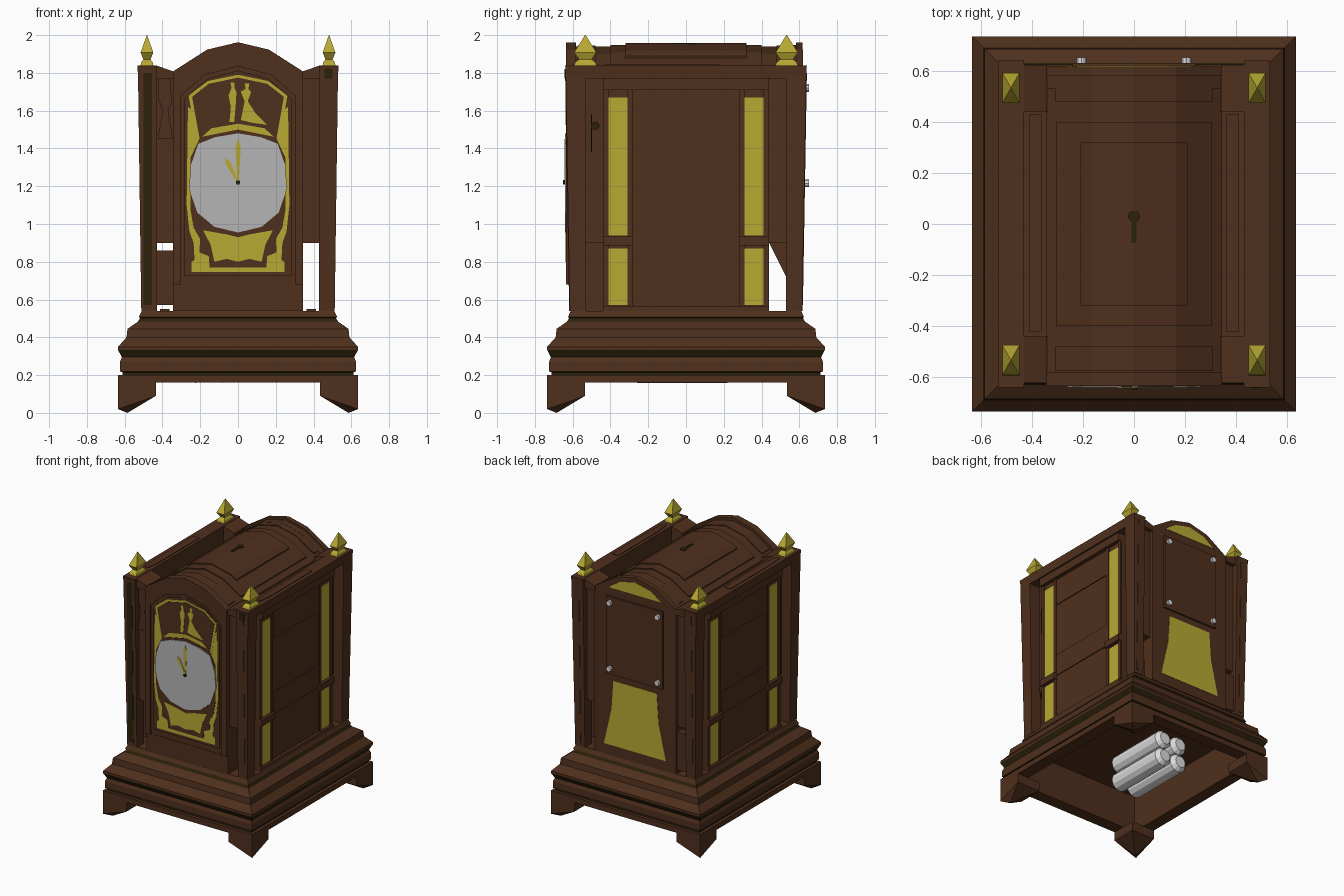
import bpy, bmesh, math
from mathutils import Matrix, Vector

cube = bpy.data.objects.get("Cube")
if cube:
    bpy.data.objects.remove(cube)


def material(name, rgb):
    m = bpy.data.materials.new(name)
    m.use_nodes = True
    m.diffuse_color = (*rgb, 1)
    bsdf = next(n for n in m.node_tree.nodes if n.type == "BSDF_PRINCIPLED")
    bsdf.inputs["Base Color"].default_value = (*rgb, 1)
    bsdf.inputs["Roughness"].default_value = 0.8
    return m


WOOD = material("brown wood", (0.078, 0.029, 0.012))
DARK = material("dark wood", (0.024, 0.015, 0.003))
GOLD = material("gold", (0.48, 0.395, 0.033))
DIAL = material("dial grey", (0.46, 0.46, 0.46))
METAL = material("pale metal", (0.72, 0.72, 0.72))


def finish(name, bm, *mats):
    bmesh.ops.recalc_face_normals(bm, faces=bm.faces)
    me = bpy.data.meshes.new(name)
    bm.to_mesh(me)
    bm.free()
    for m in mats:
        me.materials.append(m)
    ob = bpy.data.objects.new(name, me)
    bpy.context.collection.objects.link(ob)
    return ob


def hull(name, pts, mat):
    bm = bmesh.new()
    bmesh.ops.convex_hull(bm, input=[bm.verts.new(p) for p in pts])
    return finish(name, bm, mat)


def box(name, x0, x1, y0, y1, z0, z1, mat):
    return hull(name, [(x, y, z) for x in (x0, x1) for y in (y0, y1) for z in (z0, z1)], mat)


def prism(name, outline, y0, y1, mat):
    """Extrude an (x, z) outline along y."""
    bm = bmesh.new()
    face = bm.faces.new([bm.verts.new((x, y0, z)) for x, z in outline])
    new = bmesh.ops.extrude_face_region(bm, geom=[face])["geom"]
    bmesh.ops.translate(bm, vec=(0, y1 - y0, 0), verts=[v for v in new if isinstance(v, bmesh.types.BMVert)])
    return finish(name, bm, mat)


def both(half):
    """Mirror a right-hand outline about x = 0."""
    return half + [(-x, z) for x, z in reversed(half) if x > 0]


def loft(name, rings, mats, slots):
    """Stack rectangles given as (half x, half y, z)."""
    bm = bmesh.new()
    loops = [[bm.verts.new((sx * hx, sy * hy, z)) for sx, sy in ((-1, -1), (1, -1), (1, 1), (-1, 1))]
             for hx, hy, z in rings]
    for k, (a, b) in enumerate(zip(loops, loops[1:])):
        for i in range(4):
            f = bm.faces.new((a[i], a[i - 1], b[i - 1], b[i]))
            f.material_index = slots[k] if slots else 0
    bm.faces.new(loops[0])
    bm.faces.new(loops[-1])
    return finish(name, bm, *mats)


def rod(name, radius, length, loc, axis, mat, sides=12, tip=None):
    bm = bmesh.new()
    rot = Vector((0, 0, 1)).rotation_difference(Vector(axis)).to_matrix().to_4x4()
    bmesh.ops.create_cone(bm, cap_ends=True, segments=sides, radius1=radius,
                          radius2=radius if tip is None else tip, depth=length,
                          matrix=Matrix.Translation(loc) @ rot)
    return finish(name, bm, mat)


# Moulded base, hollow underneath
profile = [(.54, .45, 0), (.54, .16, 0), (.635, .16, 0), (.635, .2, 0), (.612, .2, 1), (.612, .215, 1),
           (.625, .22, 0), (.625, .27, 0), (.615, .295, 1), (.635, .333, 0), (.635, .35, 0), (.59, .4, 0),
           (.585, .445, 0), (.53, .483, 1), (.518, .503, 0), (.525, .507, 0), (.51, .54, 0)]
loft("base_moulding", [(x, x + .1, z) for x, z, _ in profile], [WOOD, DARK], [p[2] for p in profile])

# Corner feet
foot = [(0, 0, .16), (.2, 0, .16), (0, .2, .16), (.2, .2, .16), (.2, 0, .09), (0, .2, .09), (.2, .2, .09),
        (0, 0, .02), (.05, .05, 0)]
for sx in (-1, 1):
    for sy in (-1, 1):
        hull("foot", [(sx * (.635 - u), sy * (.735 - v), z) for u, v, z in foot], WOOD)

# Bundle of tubes inside the base
for i in range(2):
    for j in range(2):
        x, z = -.225 + i * .142, .23 + j * .142
        rod("tube", .071, .48, (x, -.02, z), (0, 1, 0), METAL)
        for s in (-1, 1):
            rod("tube_end", .071, .03, (x, -.02 + s * .255, z), (0, s, 0), METAL, tip=.045)

# Arched central case
ARCH = [(-.345, 1.807), (-.164, 1.923), (0, 1.962), (.164, 1.923), (.345, 1.807)]


def arch_z(x):
    for (xa, za), (xb, zb) in zip(ARCH, ARCH[1:]):
        if xa <= x <= xb:
            return za + (zb - za) * (x - xa) / (xb - xa)


def arched(name, half, y0, y1, z0, drop, mat=WOOD):
    xs = sorted({-half, half} | {x for x, _ in ARCH if abs(x) < half})
    prism(name, [(x, arch_z(x) - drop) for x in xs] + [(half, z0), (-half, z0)], y0, y1, mat)


arched("case_body", .345, -.6, .44, .54, .022)
arched("case_rear", .345, .44, .53, .9, .022)
hull("case_rear_gusset", [(x, y, z) for x in (-.34, .34) for y, z in ((.44, .9), (.53, .9), (.53, .72))], WOOD)
arched("case_back", .345, .53, .6, .54, .015)
for s in (-1, 1):
    a, b = sorted((s * .582, s * .617))
    arched("case_rim", .345, a, b, .54, 0)
    a, b = sorted((s * .48, s * .575))
    arched("roof_band", .31, a, b, 1.7, .016)
arched("roof_panel", .305, -.4, .4, 1.7, .014)
arched("roof_raised_panel", .21, -.32, .32, 1.7, .005)
rod("roof_keyhole", .023, .006, (0, .03, 1.9565), (0, 0, 1), DARK)
box("roof_keyhole_slot", -.009, .009, -.075, .03, 1.95, 1.9595, DARK)

# Front surround and door layers
F = -.617
door = [(0, 1.835), (.175, 1.79), (.305, 1.675), (.305, .7), (0, .7)]
prism("front_surround", ARCH + [(.345, .68), (.305, .68), (.305, 1.675), (.175, 1.79), (0, 1.835),
      (-.175, 1.79), (-.305, 1.675), (-.305, .68), (-.345, .68)], F - .018, F, WOOD)
prism("plinth_panel", both([(.34, .54), (.34, .68)]), F - .003, F, WOOD)
prism("door_frame", both(door), F - .004, F, WOOD)
prism("door_panel", both([(0, 1.812), (.16, 1.77), (.282, 1.662), (.282, .725), (0, .725)]), F - .012, F, WOOD)
prism("dial_surround", both([(0, 1.55), (.2, 1.5), (.235, 1.6), (.265, 1.62), (.272, 1.1), (.257, .96), (.235, .9),
      (.23, .81), (.245, .8), (.245, .745), (0, .745)]), F - .015, F, GOLD)
prism("dial_apron", both([(0, 1.5), (.2, 1.46), (.252, 1.35), (.252, 1.08), (.235, .98), (.2, .92), (.205, .85),
      (.155, .83), (.15, .77), (0, .77)]), F - .018, F, WOOD)
prism("apron_ornament", both([(0, .93), (.06, .945), (.185, .967), (.145, .89), (.125, .8), (.06, .815), (0, .8)]),
      F - .021, F, GOLD)
prism("scene_border", both([(0, 1.79), (.16, 1.757), (.262, 1.68), (.215, 1.42), (.14, 1.49), (0, 1.515)]),
      F - .016, F, GOLD)
prism("scene_field", both([(0, 1.775), (.155, 1.742), (.243, 1.673), (.203, 1.45), (.14, 1.507), (0, 1.531)]),
      F - .0185, F, WOOD)
prism("man_figure", [(-.04, 1.75), (-.02, 1.75), (-.018, 1.72), (-.008, 1.7), (-.012, 1.63), (-.02, 1.54),
      (-.045, 1.54), (-.038, 1.62), (-.05, 1.68), (-.035, 1.72)], F - .021, F, GOLD)
prism("lady_figure", [(.035, 1.745), (.06, 1.745), (.055, 1.715), (.07, 1.7), (.052, 1.65), (.09, 1.59),
      (.155, 1.525), (.08, 1.535), (.015, 1.55), (.035, 1.65), (.015, 1.7), (.04, 1.715)], F - .021, F, GOLD)
prism("dial", both([(0, 1.48), (.12, 1.46), (.21, 1.425), (.25, 1.31), (.26, 1.19), (.215, 1.06), (.125, .985),
      (0, .955)]), F - .024, F, DIAL)


def hand(name, length, angle):
    c, s = math.cos(angle), math.sin(angle)
    shape = [(-.004, 0), (.004, 0), (.012, .6), (.012, .85), (0, 1), (-.012, .85), (-.012, .6)]
    prism(name, [(x * c - t * length * s, 1.22 + x * s + t * length * c) for x, t in shape], F - .027, F, GOLD)


hand("minute_hand", .23, 0)
hand("hour_hand", .145, .47)
rod("hand_hub", .012, .034, (0, F - .016, 1.22), (0, 1, 0), DARK, 10)

# Back door, knobs and gilt plates
B = .617
box("back_door", -.24, .24, B, B + .014, 1.17, 1.765, WOOD)
for x in (-.205, .205):
    for z in (1.215, 1.72):
        rod("door_knob", .02, .028, (x, B + .02, z), (0, 1, 0), METAL, 8)
prism("back_arch_plate", both([(0, 1.925), (.13, 1.895), (.225, 1.83), (0, 1.83)]), B, B + .003, GOLD)
prism("back_lower_plate", both([(.185, 1.12), (.2, .9), (.265, .62)]), B, B + .003, GOLD)

# Corner posts, flanges and finials
for sx in (-1, 1):
    side = "left" if sx > 0 else "right"
    for sy in (-1, 1):
        def corner(name, pts, mat):
            hull(name, [(sx * x, sy * y, z) for x, y, z in pts], mat)

        dark_front = sx < 0 and sy < 0
        corner(side + "_post", [(.43, .53, .54), (.512, .53, .54), (.43, .615, .54), (.512, .615, .54),
               (.43, .53, 1.84), (.53, .53, 1.84), (.43, .638, 1.84), (.53, .638, 1.84)], WOOD)
        w = .022 if dark_front else .014
        corner(side + "_post_groove", [(.478 + e * w, y + d, z) for e in (-1, 1) for d in (0, .004)
               for y, z in ((.615, .57), (.636, 1.8))], DARK if dark_front else WOOD)
        if sx > 0 and sy < 0:
            corner("post_inlay", [(x, y, z) for x in (.458, .5) for y in (.63, .643) for z in (1.77, 1.82)], DARK)
        corner(side + "_flange", [(x, y, z) for x in (.34, .44) for y in (.44, .59) for z in (.9, 1.8)], WOOD)
        corner(side + "_shoulder", [(x, y, z) for y in (.44, .622)
               for x, z in ((.34, 1.77), (.34, 1.807), (.435, 1.77), (.435, 1.84))], WOOD)
        fin = loft("finial", [(.038 * k, .067 * k, z) for k, z in
                   ((.9, 1.838), (.8, 1.856), (.5, 1.872), (.88, 1.908), (.03, 2))], [GOLD], None)
        fin.location = (sx * .482, sy * .533, 0)

    # Side panel with rails, stiles and gilt strips
    def slab(name, x0, x1, y0, y1, z0, z1, mat=WOOD):
        box(side + name, sx * x0, sx * x1, y0, y1, z0, z1, mat)

    slab("_panel", .43, .488, -.44, .44, .54, 1.8)
    slab("_panel_head", .43, .515, -.44, .44, 1.71, 1.8)
    hull(side + "_top_rail", [(sx * x, y * s, z) for s in (-1, 1) for x, y, z in
         ((.43, .63, 1.77), (.528, .63, 1.77), (.43, .64, 1.84), (.533, .64, 1.84))], WOOD)
    hull(side + "_top_inlay", [(sx * x, y, z) for z in (1.838, 1.845) for x, y in
         ((.452, .18), (.505, .18), (.452, -.3), (.505, -.3), (.465, -.43), (.495, -.43))], WOOD)
    slab("_panel_foot", .43, .51, -.44, .44, .54, .565)
    for z0, z1 in ((.91, 1.08), (1.495, 1.7)):
        slab("_panel_plate", .48, .495, -.275, .275, z0, z1)
    for s in (-1, 1):
        for y in (.425, .295):
            slab("_stile", .48, .496, s * y - .014, s * y + .014, .54, 1.71)
        a, b = sorted((s * .28, s * .44))
        slab("_mid_rail", .48, .512, a, b, .885, .935)
        a, b = sorted((s * .309, s * .411))
        slab("_gilt_strip_upper", .48, .493, a, b, .94, 1.67, GOLD)
        slab("_gilt_strip_lower", .48, .493, a, b, .57, .87, GOLD)
    slab("_channel_floor_panel", .362, .412, -.42, .43, .53, .55)

# Small fittings in the corner bays
box("rear_block", -.43, -.345, .54, .6, .57, .86, WOOD)
prism("front_bracket", [(-.42, 1.78), (-.36, 1.78), (-.35, 1.64), (-.37, 1.6), (-.345, 1.45), (-.425, 1.45),
      (-.4, 1.6), (-.42, 1.66)], -.61, -.58, WOOD)
rod("bay_key_boss", .022, .02, (.445, -.48, 1.52), (1, 0, 0), DARK)
box("bay_key_stem", .435, .45, -.503, -.497, 1.38, 1.58, DARK)
